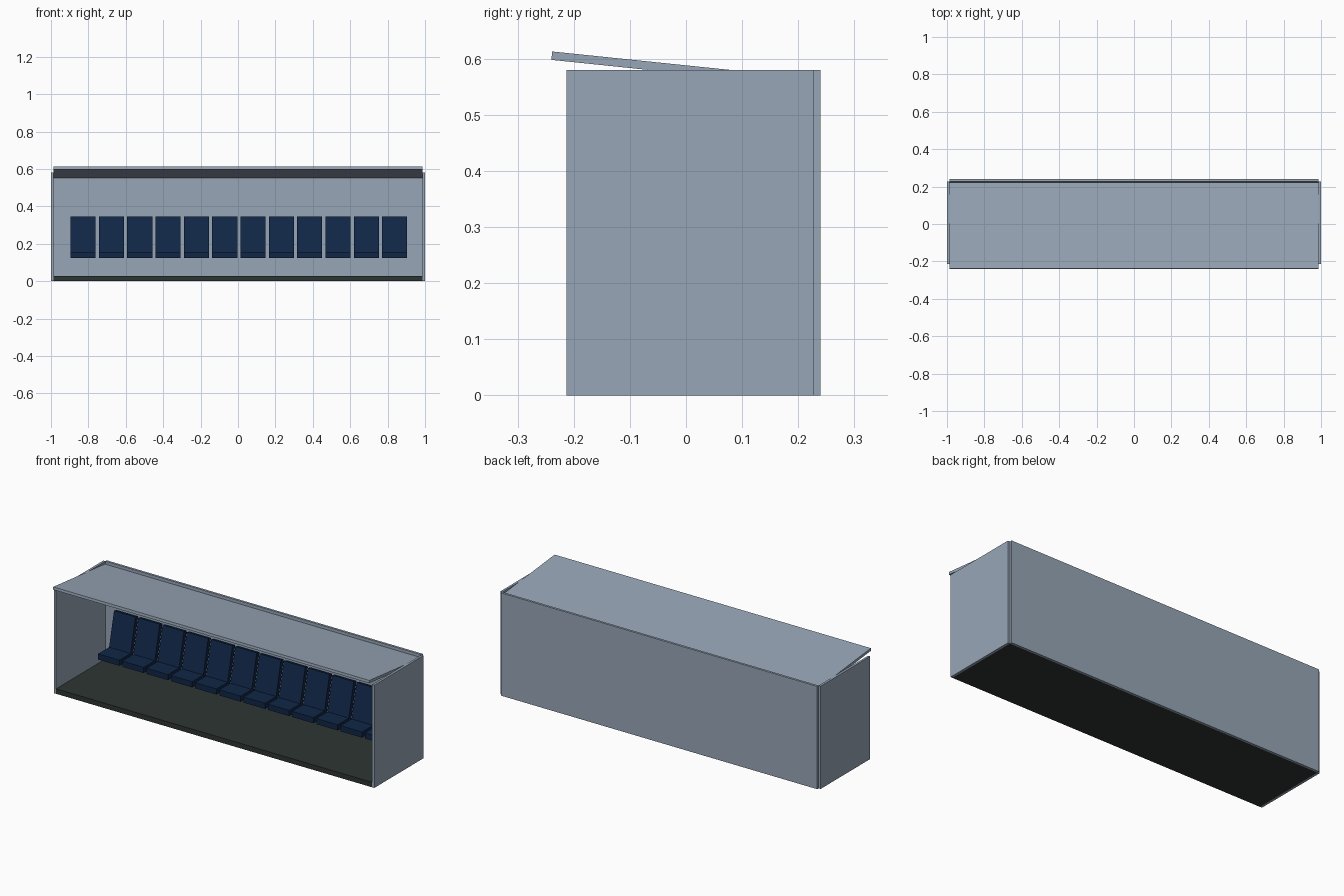
import bpy
import math
from mathutils import Matrix, Vector

cube = bpy.data.objects.get("Cube")
if cube:
    bpy.data.objects.remove(cube, do_unlink=True)


def material(name, rgb):
    mat = bpy.data.materials.new(name)
    mat.use_nodes = True
    mat.diffuse_color = (*rgb, 1)
    mat.node_tree.nodes["Principled BSDF"].inputs["Base Color"].default_value = (*rgb, 1)
    return mat


panel_grey = material("pale blue grey", (0.31, 0.38, 0.47))
floor_dark = material("dark green grey", (0.026, 0.036, 0.032))
seat_navy = material("navy blue", (0.005, 0.019, 0.062))


def box(name, low, high, mat, tilt=0, pivot=None):
    """Box between two corners, tilted about the x axis through a pivot."""
    low, high = Vector(low), Vector(high)
    bpy.ops.mesh.primitive_cube_add(size=1)
    obj = bpy.context.object
    obj.name = name
    centre = (low + high) / 2
    pivot = Vector(pivot) if pivot else centre
    size = Matrix.Diagonal((*(high - low), 1))
    turn = Matrix.Rotation(math.radians(tilt), 4, 'X')
    obj.data.transform(Matrix.Translation(pivot) @ turn
                       @ Matrix.Translation(centre - pivot) @ size)
    obj.data.materials.append(mat)
    return obj


# Shelter shell
INNER, FRONT, WALL, TOP = 0.987, -0.213, 0.227, 0.58
box("floor", (-INNER, FRONT, 0), (INNER, WALL, 0.028), floor_dark)
box("back_wall", (-INNER, WALL, 0), (INNER, 0.24, TOP), panel_grey)
box("left_wall", (INNER, FRONT, 0), (1, WALL, TOP), panel_grey)
box("right_wall", (-1, FRONT, 0), (-INNER, WALL, TOP), panel_grey)

# Roof sheet rising toward the open front
box("roof", (-INNER, -0.24, 0.598), (INNER, 0.224, 0.613), panel_grey,
    tilt=-5.9, pivot=(0, -0.24, 0.598))

# Row of seats, each with a pan and a leaning backrest
COUNT, WIDTH, PITCH, START = 12, 0.134, 0.1514, -0.895
for i in range(COUNT):
    x = START + i * PITCH
    box(f"seat_pan_{i + 1}", (x, 0.03, 0.125), (x + WIDTH, 0.15, 0.157), seat_navy)
    box(f"seat_back_{i + 1}", (x, 0.125, 0.14), (x + WIDTH, 0.15, 0.352), seat_navy,
        tilt=-13, pivot=(x, 0.125, 0.14))
